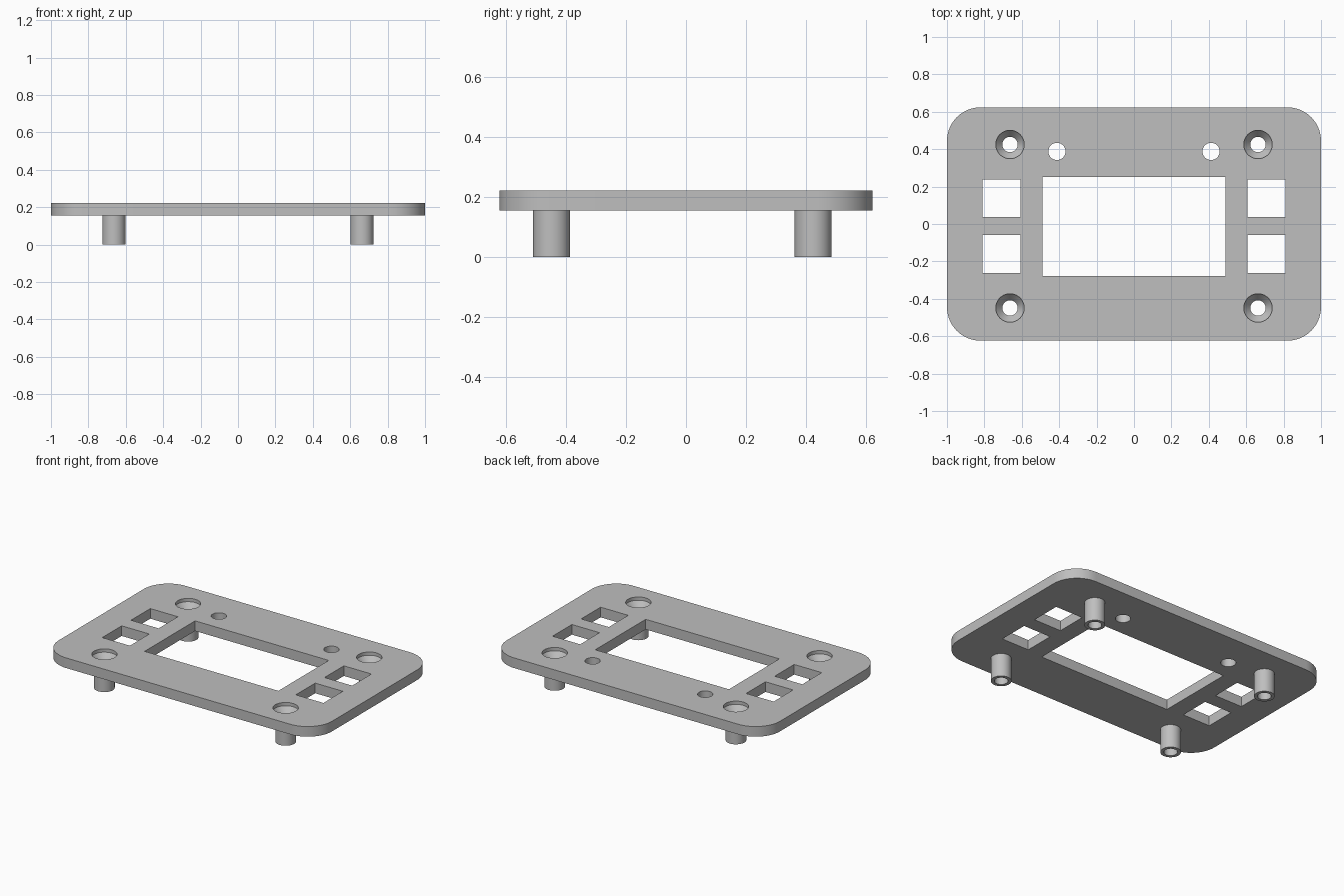
import bpy, bmesh
from math import sin, cos, pi, radians

cube = bpy.data.objects.get("Cube")
if cube:
    bpy.data.objects.remove(cube, do_unlink=True)

BOTTOM, TOP = 0.155, 0.222      # plate underside and upper face
HALF_X, HALF_Y, CORNER = 1.0, 0.624, 0.18
SIDES = 48

grey = bpy.data.materials.new("light grey plastic")
grey.use_nodes = True
colour = (0.52, 0.52, 0.52, 1)
grey.diffuse_color = colour
grey.node_tree.nodes["Principled BSDF"].inputs["Base Color"].default_value = colour


def loft(name, rings):
    """Closed solid through a stack of matching rings of points."""
    bm = bmesh.new()
    loops = [[bm.verts.new(p) for p in ring] for ring in rings]
    n = len(loops[0])
    for a, b in zip(loops, loops[1:]):
        for i in range(n):
            j = (i + 1) % n
            bm.faces.new((a[i], a[j], b[j], b[i]))
    bm.faces.new(loops[0][::-1])
    bm.faces.new(loops[-1])
    mesh = bpy.data.meshes.new(name)
    bm.to_mesh(mesh)
    bm.free()
    mesh.materials.append(grey)
    obj = bpy.data.objects.new(name, mesh)
    bpy.context.collection.objects.link(obj)
    return obj


def prism(name, outline, z0, z1):
    return loft(name, [[(x, y, z) for x, y in outline] for z in (z0, z1)])


def turned(name, x, y, profile):
    """Round solid from (radius, z) pairs, bottom to top."""
    angles = [2 * pi * i / SIDES for i in range(SIDES)]
    return loft(name, [[(x + r * cos(a), y + r * sin(a), z) for a in angles]
                       for r, z in profile])


def box(name, x0, x1, y0, y1):
    return prism(name, [(x0, y0), (x1, y0), (x1, y1), (x0, y1)], 0.1, 0.3)


def combine(target, tool, operation):
    """Apply a boolean and discard the helper."""
    tool.hide_render = True
    mod = target.modifiers.new(tool.name, "BOOLEAN")
    mod.operation, mod.solver, mod.object = operation, "EXACT", tool
    bpy.context.view_layer.objects.active = target
    bpy.ops.object.modifier_apply(modifier=mod.name)
    bpy.data.objects.remove(tool, do_unlink=True)


# Plate with rounded corners
outline = []
for k, (sx, sy) in enumerate([(1, 1), (-1, 1), (-1, -1), (1, -1)]):
    for i in range(17):
        a = (k + i / 16) * pi / 2
        outline.append((sx * (HALF_X - CORNER) + CORNER * cos(a),
                        sy * (HALF_Y - CORNER) + CORNER * sin(a)))
panel = prism("mounting_panel", outline, BOTTOM, TOP)

# Four standoff posts with countersunk screw holes
corners = [(x, y) for x in (-0.663, 0.663) for y in (-0.449, 0.425)]
for x, y in corners:
    combine(panel, turned("standoff", x, y, [(0.062, 0), (0.062, 0.18)]), "UNION")
for x, y in corners:
    bore = [(0.041, -0.1), (0.041, BOTTOM + 0.003), (0.076, 0.2), (0.076, 0.3)]
    combine(panel, turned("screw_hole", x, y, bore), "DIFFERENCE")

# Display window
combine(panel, box("display_window", -0.489, 0.489, -0.277, 0.25), "DIFFERENCE")

# Square button openings and small round holes on both sides
for side in (-1, 1):
    x0, x1 = sorted((side * 0.607, side * 0.809))
    for y0, y1 in [(-0.263, -0.06), (0.037, 0.239)]:
        combine(panel, box("button_opening", x0, x1, y0, y1), "DIFFERENCE")
    hole = turned("indicator_hole", side * 0.412, 0.388, [(0.046, 0.1), (0.046, 0.3)])
    combine(panel, hole, "DIFFERENCE")

# Smooth round walls, crisp edges
bpy.ops.object.select_all(action="DESELECT")
panel.select_set(True)
bpy.context.view_layer.objects.active = panel
bpy.ops.object.shade_smooth_by_angle(angle=radians(30))
